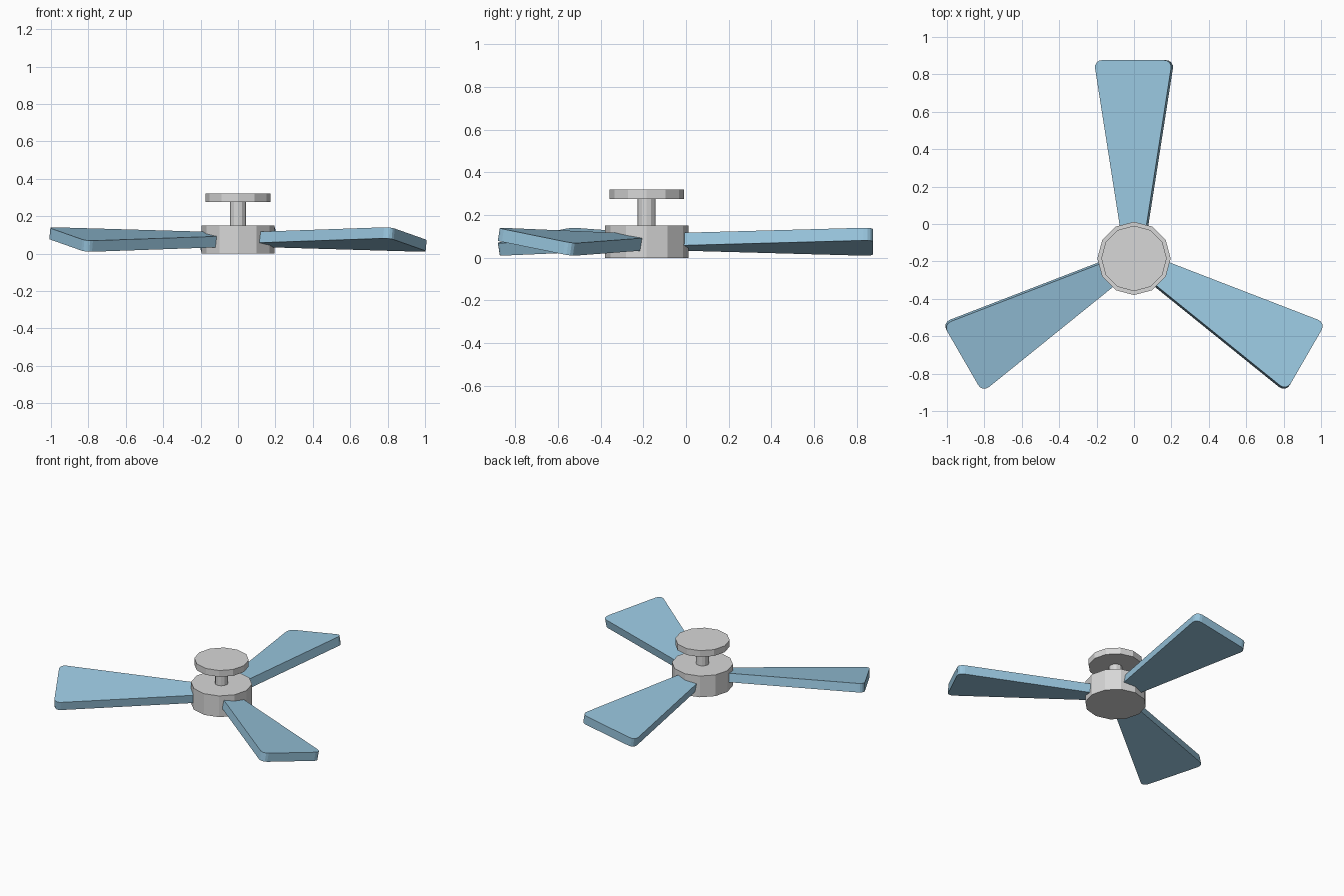
import bpy, bmesh, math
from mathutils import Matrix

if "Cube" in bpy.data.objects:
    bpy.data.objects.remove(bpy.data.objects["Cube"])

CY = -0.184  # rotor axis position in y


def material(name, rgb):
    m = bpy.data.materials.new(name)
    m.diffuse_color = (*rgb, 1)
    m.use_nodes = True
    m.node_tree.nodes["Principled BSDF"].inputs["Base Color"].default_value = m.diffuse_color
    return m


metal = material("light grey", (0.68, 0.68, 0.68))
blue = material("pale blue", (0.32, 0.57, 0.74))


def finish(bm, name, mat):
    bmesh.ops.recalc_face_normals(bm, faces=bm.faces)
    me = bpy.data.meshes.new(name)
    bm.to_mesh(me)
    bm.free()
    me.materials.append(mat)
    ob = bpy.data.objects.new(name, me)
    bpy.context.collection.objects.link(ob)
    return ob


def drum(name, radius, z0, z1):
    bm = bmesh.new()
    bmesh.ops.create_cone(bm, cap_ends=True, segments=12, radius1=radius,
                          radius2=radius, depth=z1 - z0,
                          matrix=Matrix.Translation((0, CY, (z0 + z1) / 2)))
    return finish(bm, name, metal)


# Motor housing, rod and ceiling plate
drum("motor_housing", 0.196, 0.0, 0.15)
drum("down_rod", 0.042, 0.14, 0.285)
drum("ceiling_plate", 0.175, 0.275, 0.32)


# Tapered, pitched blade with rounded tip corners
def blade(name, turn):
    root, tip, t = 0.11, 1.06, 0.03
    outline = [(-0.062, root), (0.062, root), (0.213, tip), (-0.213, tip)]
    bm = bmesh.new()
    face = bm.faces.new([bm.verts.new((x, y, -t)) for x, y in outline])
    ext = bmesh.ops.extrude_face_region(bm, geom=[face])
    top = [v for v in ext["geom"] if isinstance(v, bmesh.types.BMVert)]
    bmesh.ops.translate(bm, verts=top, vec=(0, 0, 2 * t))
    corners = [e for e in bm.edges
               if all(v.co.y > tip - 0.01 for v in e.verts)
               and abs(e.verts[0].co.z - e.verts[1].co.z) > t]
    bmesh.ops.bevel(bm, geom=corners, offset=0.045, segments=4,
                    profile=0.5, affect='EDGES')
    pitch = Matrix.Rotation(math.radians(-10), 4, 'Y')
    place = Matrix.Translation((0, CY, 0.075)) @ Matrix.Rotation(turn, 4, 'Z')
    bm.transform(place @ pitch)
    return finish(bm, name, blue)


for i in range(3):
    blade(f"blade_{i + 1}", i * math.tau / 3)
